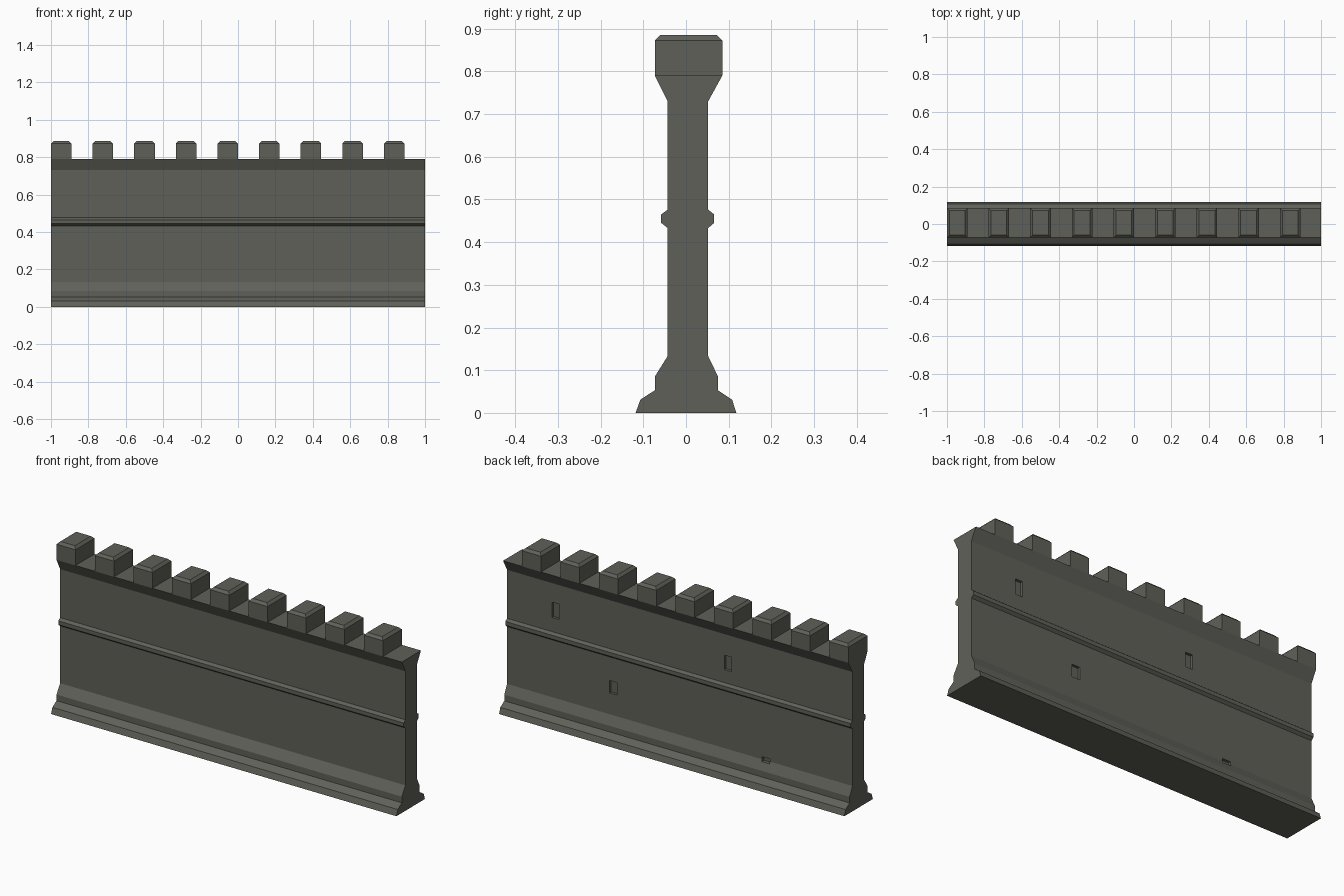
import bpy, bmesh

if "Cube" in bpy.data.objects:
    bpy.data.objects.remove(bpy.data.objects["Cube"])

stone = bpy.data.materials.new("dark_grey_stone")
stone.diffuse_color = (0.115, 0.118, 0.099, 1)
stone.use_nodes = True
stone.node_tree.nodes["Principled BSDF"].inputs["Base Color"].default_value = stone.diffuse_color


def make_object(name, bm):
    bmesh.ops.recalc_face_normals(bm, faces=bm.faces)
    mesh = bpy.data.meshes.new(name)
    bm.to_mesh(mesh)
    bm.free()
    mesh.materials.append(stone)
    obj = bpy.data.objects.new(name, mesh)
    bpy.context.collection.objects.link(obj)
    return obj


def add_box(bm, lo, hi):
    verts = bmesh.ops.create_cube(bm, size=1)["verts"]
    for v in verts:
        v.co = [lo[i] + (v.co[i] + 0.5) * (hi[i] - lo[i]) for i in range(3)]
    return verts


# Wall: moulded cross-section (y, z) swept along x
front = [(-0.118, 0), (-0.107, 0.031), (-0.073, 0.053), (-0.073, 0.085),
         (-0.043, 0.133), (-0.043, 0.433), (-0.058, 0.445), (-0.058, 0.465),
         (-0.043, 0.476), (-0.043, 0.73), (-0.073, 0.79)]
back = [(0.118, 0), (0.108, 0.031), (0.075, 0.053), (0.075, 0.085),
        (0.052, 0.133), (0.052, 0.433), (0.066, 0.445), (0.066, 0.465),
        (0.052, 0.476), (0.052, 0.73), (0.085, 0.79)]
bm = bmesh.new()
section = bm.faces.new([bm.verts.new((-1, y, z)) for y, z in front + back[::-1]])
ext = bmesh.ops.extrude_face_region(bm, geom=[section])["geom"]
bmesh.ops.translate(bm, vec=(2, 0, 0),
                    verts=[g for g in ext if isinstance(g, bmesh.types.BMVert)])
# the extrusion keeps the starting face as the left end cap
wall = make_object("wall", bm)

# Recessed slits and drain in the back: x, z, width, height
bm = bmesh.new()
for x, z, w, h in [(0.72, 0.59, 0.04, 0.08), (-0.28, 0.582, 0.042, 0.075),
                   (0.385, 0.277, 0.045, 0.065), (-0.5, 0.135, 0.045, 0.024)]:
    add_box(bm, (x - w / 2, 0.038, z - h / 2), (x + w / 2, 0.15, z + h / 2))
cutter = make_object("slit_cutter", bm)
cutter.hide_render = True
cutter.display_type = 'WIRE'
cut = wall.modifiers.new("slits", 'BOOLEAN')
cut.operation = 'DIFFERENCE'
cut.solver = 'EXACT'
cut.object = cutter

# Merlons: evenly spaced blocks with chamfered tops
bm = bmesh.new()
for i in range(9):
    x = -1 + 0.2225 * i
    add_box(bm, (x, -0.073, 0.79), (x + 0.11, 0.085, 0.885))
tops = [e for e in bm.edges if all(v.co.z > 0.88 for v in e.verts)]
bmesh.ops.bevel(bm, geom=tops, offset=0.013, segments=1, affect='EDGES')
make_object("merlons", bm)
